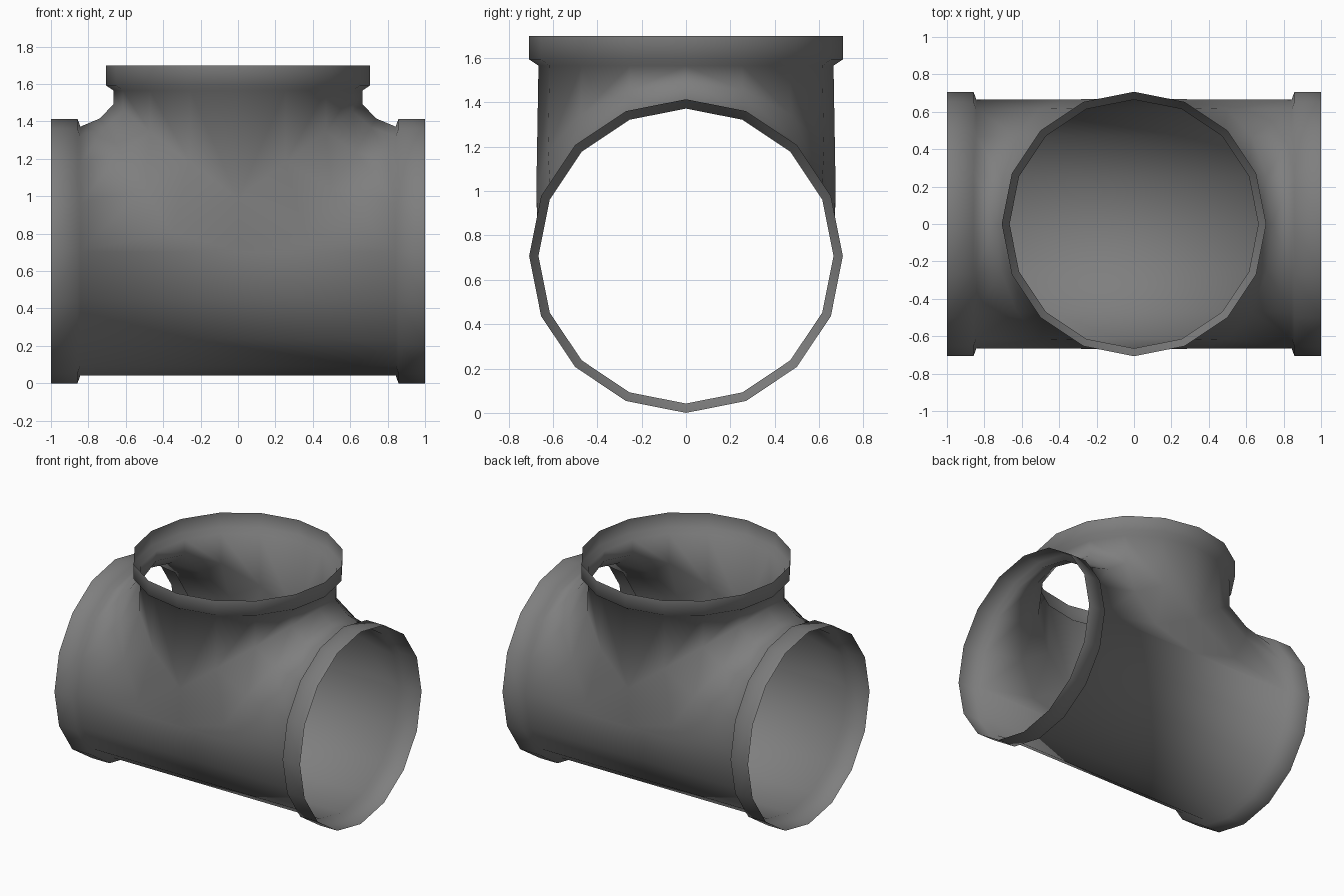
import bpy, bmesh
from math import sin, cos, pi

cube = bpy.data.objects.get("Cube")
if cube:
    bpy.data.objects.remove(cube, do_unlink=True)

SIDES = 16
R_COLLAR, R_PIPE = 0.707, 0.665
AXIS_Z = 0.707
END_X, LIP_X, BODY_X = 1.0, 0.858, 0.843
TOP_Z, LIP_Z, NECK_Z = 1.70, 1.593, 1.565

bm = bmesh.new()


def loft(rows, closed=False):
    """Join successive rows of points with quads."""
    verts = [[bm.verts.new(p) for p in row] for row in rows]
    for a, b in zip(verts, verts[1:]):
        n = len(a)
        for i in range(n if closed else n - 1):
            j = (i + 1) % n
            bm.faces.new((a[i], a[j], b[j], b[i]))


def run_ring(x, r, first=0, last=SIDES):
    """Ring round the horizontal run, counted from the top."""
    return [(x, r * sin(2 * pi * i / SIDES), AXIS_Z + r * cos(2 * pi * i / SIDES))
            for i in range(first, last)]


def neck_ring(z, r):
    return [(r * cos(2 * pi * i / SIDES), r * sin(2 * pi * i / SIDES), z)
            for i in range(SIDES)]


def saddle_column(a, sx, sy):
    """One curved line from the neck down and out to the end of the run."""
    x, y = R_PIPE * cos(a), R_PIPE * sin(a)
    corner = AXIS_Z + x
    rise = 0.12 + 0.16 * (1 - cos(a))
    reach = BODY_X - x
    pts = [(x, y, NECK_Z),
           (x, y * (1 + 0.015 * sin(a) ** 2), corner + rise),
           (x + 0.42 * reach, y, corner + 0.36 * rise),
           (BODY_X, y, corner)]
    return [(sx * px, sy * py, pz) for px, py, pz in pts]


# Flared collars on both ends of the run
for s in (-1, 1):
    loft([run_ring(s * END_X, R_COLLAR), run_ring(s * LIP_X, R_COLLAR),
          run_ring(s * BODY_X, R_PIPE)], closed=True)

# Lower half of the run
loft([run_ring(x, R_PIPE, SIDES // 4, 3 * SIDES // 4 + 1) for x in (-BODY_X, BODY_X)])

# Collar on the branch
loft([neck_ring(TOP_Z, R_COLLAR), neck_ring(LIP_Z, R_COLLAR),
      neck_ring(NECK_Z, R_PIPE)], closed=True)

# Four blended quarters between branch and run
for sx in (-1, 1):
    for sy in (-1, 1):
        loft([saddle_column(2 * pi * i / SIDES, sx, sy) for i in range(SIDES // 4 + 1)])

# Side cheeks between the quarters and the lower half
for sy in (-1, 1):
    right = saddle_column(pi / 2, 1, sy)[1:]
    left = saddle_column(pi / 2, -1, sy)[1:]
    middle = (0, sy * R_PIPE, AXIS_Z)
    for col in (left, right):
        for p, q in zip(col, col[1:]):
            bm.faces.new([bm.verts.new(v) for v in (p, q, middle)])

bmesh.ops.remove_doubles(bm, verts=bm.verts, dist=0.0005)
bmesh.ops.dissolve_degenerate(bm, edges=bm.edges, dist=0.0001)
bmesh.ops.recalc_face_normals(bm, faces=bm.faces)

# Make sure the shell faces outward: the lowest face must point down
lowest = min(bm.faces, key=lambda f: f.calc_center_median().z)
if lowest.normal.z > 0:
    bmesh.ops.reverse_faces(bm, faces=bm.faces)
for f in bm.faces:
    f.smooth = True

mesh = bpy.data.meshes.new("pipe_tee")
bm.to_mesh(mesh)
bm.free()
pipe = bpy.data.objects.new("pipe_tee", mesh)
bpy.context.collection.objects.link(pipe)

# Dull grey metal
grey = bpy.data.materials.new("dull_grey")
grey.use_nodes = True
colour = (0.21, 0.21, 0.21, 1)
grey.diffuse_color = colour
grey.node_tree.nodes["Principled BSDF"].inputs["Base Color"].default_value = colour
mesh.materials.append(grey)
